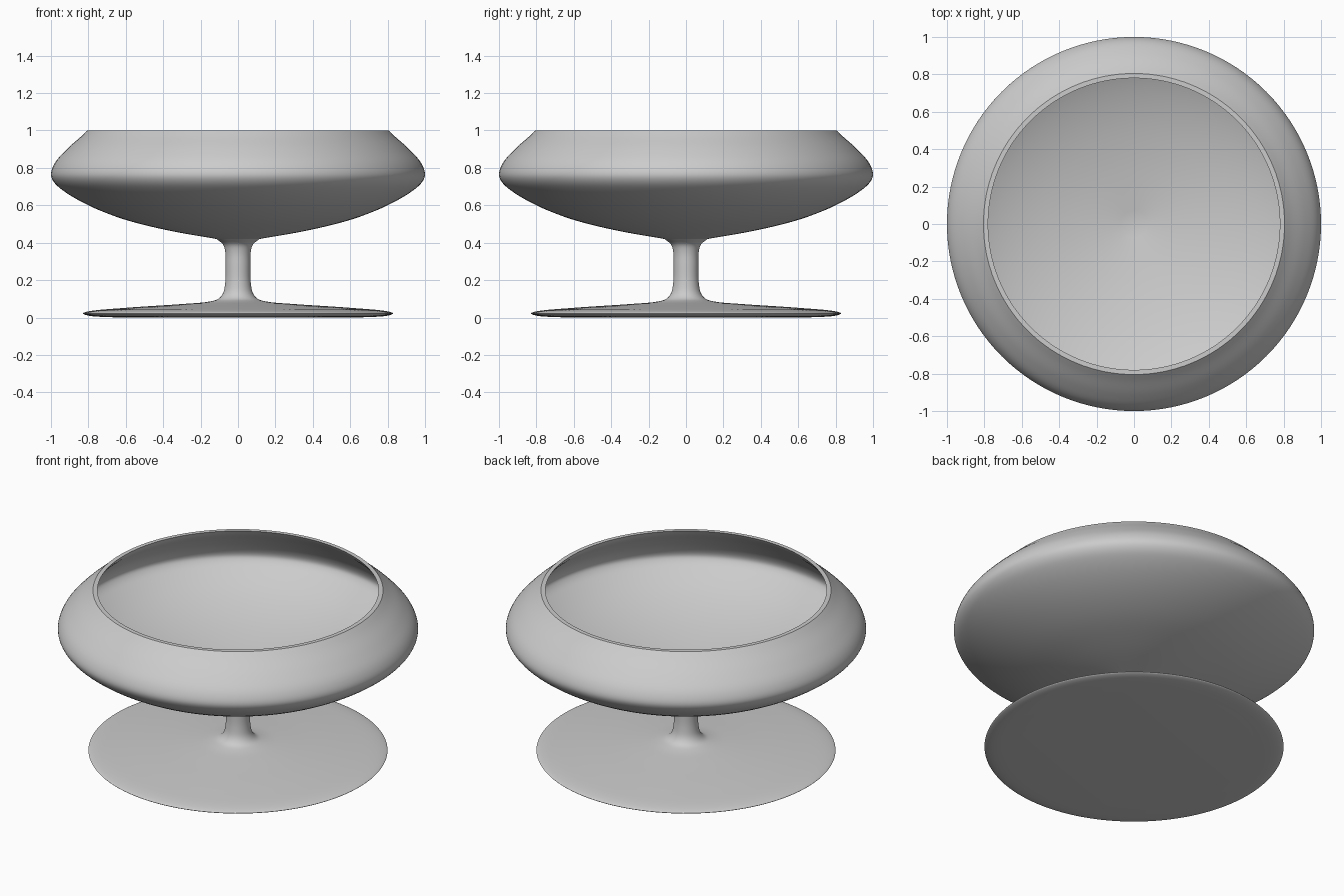
import bpy
import bmesh
import math
from mathutils import Vector

cube = bpy.data.objects.get("Cube")
if cube:
    bpy.data.objects.remove(cube, do_unlink=True)

SEGMENTS = 128

grey = bpy.data.materials.new("light_grey")
grey.use_nodes = True
colour = (0.6, 0.6, 0.6, 1)
grey.diffuse_color = colour
grey.node_tree.nodes["Principled BSDF"].inputs["Base Color"].default_value = colour


def smooth_curve(points, steps=5):
    """Centripetal-style spline through (radius, height) points."""
    p = [Vector(q) for q in points]
    p = [2 * p[0] - p[1]] + p + [2 * p[-1] - p[-2]]
    out = []
    for a, b, c, d in zip(p, p[1:], p[2:], p[3:]):
        t1 = math.sqrt((b - a).length)
        t2 = t1 + math.sqrt((c - b).length)
        t3 = t2 + math.sqrt((d - c).length)
        for i in range(steps):
            t = t1 + (t2 - t1) * i / steps
            e = a.lerp(b, t / t1)
            f = b.lerp(c, (t - t1) / (t2 - t1))
            g = c.lerp(d, (t - t2) / (t3 - t2))
            h = e.lerp(f, t / t2)
            k = f.lerp(g, (t - t1) / (t3 - t1))
            out.append(h.lerp(k, (t - t1) / (t2 - t1)))
    return out + [p[-2]]


def lathe(name, profile):
    """Spin a profile, listed with the solid on its left, around z."""
    bm = bmesh.new()
    verts = [bm.verts.new((max(q[0], 0), 0, q[1])) for q in profile]
    edges = [bm.edges.new(pair) for pair in zip(verts, verts[1:])]
    bmesh.ops.spin(bm, geom=verts + edges, axis=(0, 0, 1), cent=(0, 0, 0),
                   angle=math.tau, steps=SEGMENTS, use_merge=True)
    bmesh.ops.remove_doubles(bm, verts=bm.verts, dist=0.0001)
    # Face outward: the widest ring decides the direction
    bm.normal_update()
    widest = max(bm.faces, key=lambda f: f.calc_center_median().xy.length)
    if widest.normal.xy.dot(widest.calc_center_median().xy) < 0:
        bmesh.ops.reverse_faces(bm, faces=bm.faces)
    mesh = bpy.data.meshes.new(name)
    bm.to_mesh(mesh)
    bm.free()
    mesh.materials.append(grey)
    obj = bpy.data.objects.new(name, mesh)
    bpy.context.collection.objects.link(obj)
    bpy.ops.object.select_all(action="DESELECT")
    obj.select_set(True)
    bpy.context.view_layer.objects.active = obj
    bpy.ops.object.shade_smooth_by_angle(angle=math.radians(35))
    return obj


# Bowl: outer wall up to the rim, then the inner wall down to the middle
outer = smooth_curve([(0.115, 0.42), (0.37, 0.465), (0.61, 0.525), (0.8, 0.6),
                      (0.93, 0.675), (0.985, 0.725), (1.0, 0.765),
                      (0.98, 0.825), (0.915, 0.9), (0.84, 0.967), (0.805, 1.0)])
inner = smooth_curve([(0.78, 1.0), (0.8, 0.97), (0.88, 0.895), (0.945, 0.82),
                      (0.965, 0.765), (0.95, 0.735), (0.9, 0.695),
                      (0.78, 0.625), (0.6, 0.555), (0.36, 0.495), (0, 0.44)])
lathe("bowl", outer + inner)

# Stem and foot: flat underside, thin rounded edge, flared stem
foot = smooth_curve([(0.64, 0), (0.8, 0.01), (0.83, 0.022), (0.8, 0.033),
                     (0.6, 0.052), (0.3, 0.072), (0.155, 0.085),
                     (0.105, 0.1), (0.08, 0.13), (0.068, 0.19), (0.066, 0.28),
                     (0.068, 0.35), (0.08, 0.39), (0.115, 0.42)])
lathe("stem_and_foot", [(0, 0)] + foot)
